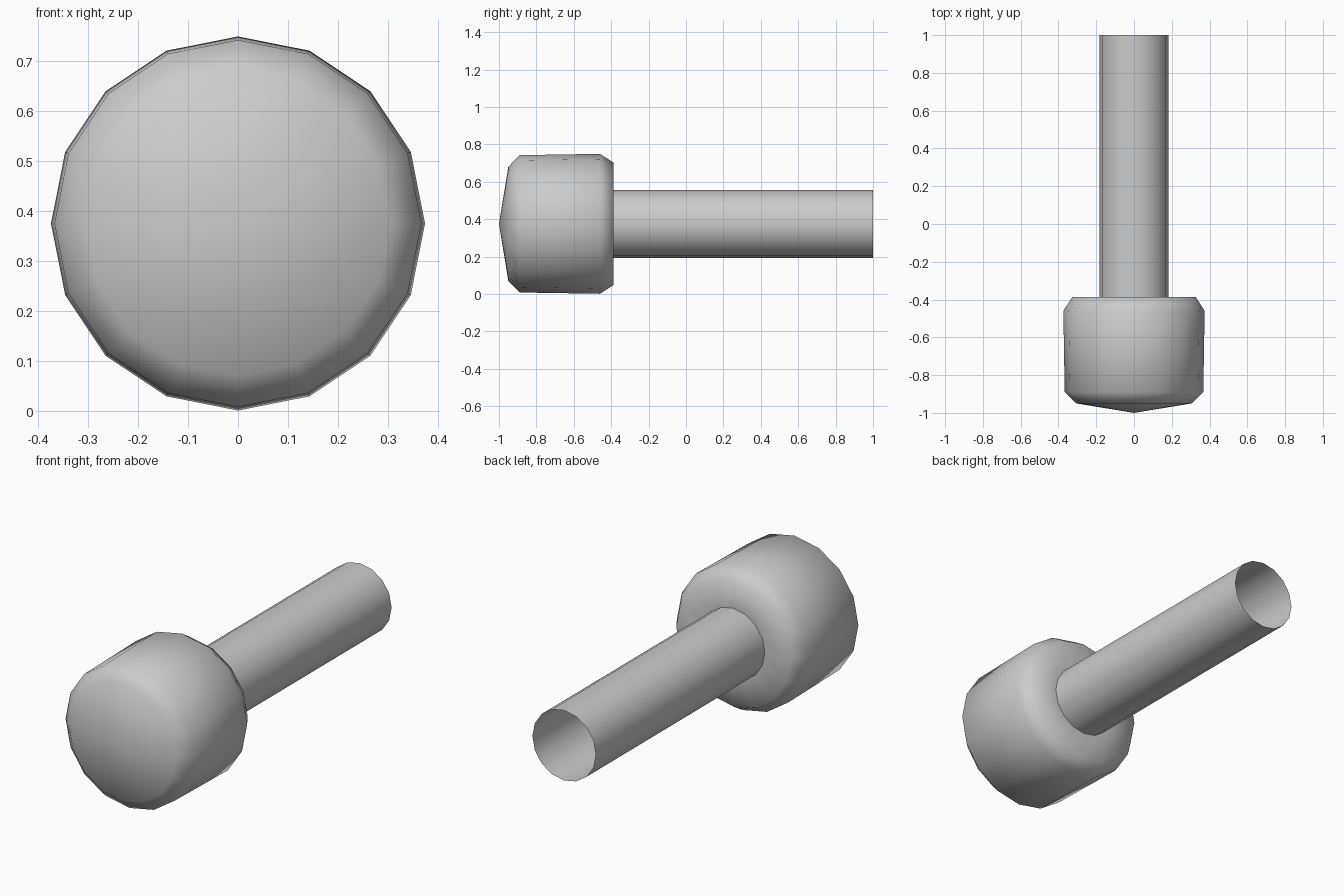
import bpy, bmesh
from math import sin, cos, tau

if "Cube" in bpy.data.objects:
    bpy.data.objects.remove(bpy.data.objects["Cube"])

SIDES = 16
AXIS_Z = 0.375


def lathe(name, profile):
    """Spin (y, radius) points around the horizontal axis; radius 0 makes a tip."""
    bm = bmesh.new()
    rings = []
    for y, r in profile:
        n = SIDES if r > 0 else 1
        rings.append([bm.verts.new((r * sin(tau * i / SIDES), y,
                                    AXIS_Z + r * cos(tau * i / SIDES)))
                      for i in range(n)])
    for a, b in zip(rings, rings[1:]):
        for i in range(SIDES):
            j = (i + 1) % SIDES
            if len(a) == 1:
                bm.faces.new((a[0], b[i], b[j]))
            else:
                bm.faces.new((a[i], b[i], b[j], a[j]))
    bmesh.ops.recalc_face_normals(bm, faces=bm.faces)
    # an open surface needs a check that normals face away from the axis
    f = max(bm.faces, key=lambda f: abs(f.normal.x))
    if f.normal.x * f.calc_center_median().x < 0:
        bmesh.ops.reverse_faces(bm, faces=bm.faces)
    for f in bm.faces:
        f.smooth = True
    mesh = bpy.data.meshes.new(name)
    bm.to_mesh(mesh)
    bm.free()
    obj = bpy.data.objects.new(name, mesh)
    bpy.context.collection.objects.link(obj)
    return obj


# Rounded head with a shallow conical front and a ring-shaped back
lathe("head", [(-1.0, 0), (-0.95, 0.305), (-0.89, 0.367),
               (-0.46, 0.374), (-0.387, 0.327), (-0.387, 0.182)])

# Hollow shaft, open at the rear end
lathe("shaft", [(-0.387, 0.182), (1.0, 0.182)])
